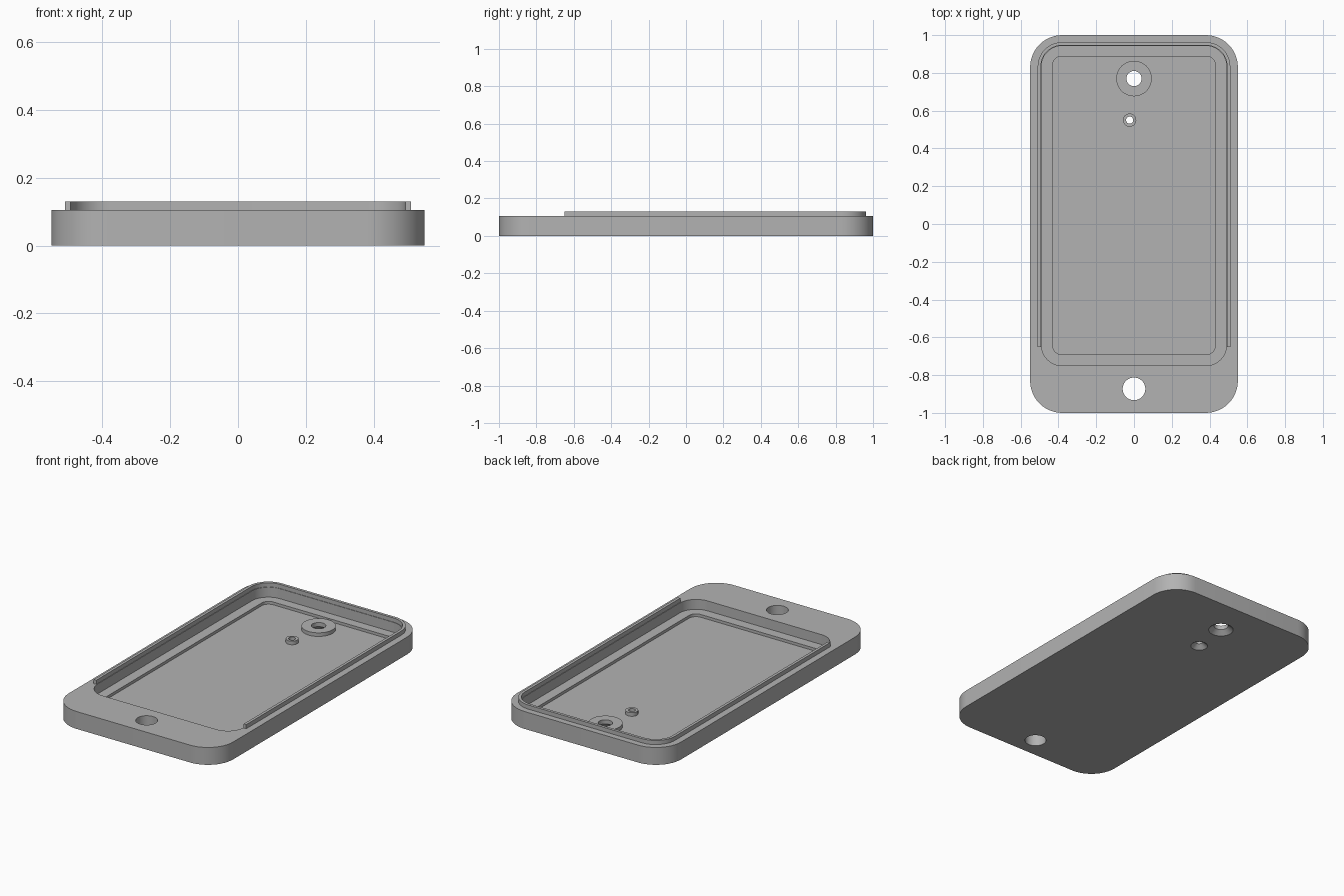
import bpy, bmesh
from math import sin, cos, pi, radians

cube = bpy.data.objects.get("Cube")
if cube:
    bpy.data.objects.remove(cube, do_unlink=True)

GREY = (0.45, 0.45, 0.45, 1)
mat = bpy.data.materials.new("matte grey")
mat.use_nodes = True
mat.diffuse_color = GREY
mat.node_tree.nodes["Principled BSDF"].inputs["Base Color"].default_value = GREY

BODY_TOP, LIP_TOP = 0.105, 0.13
LEDGE, FLOOR, BOSS_TOP = 0.045, 0.028, 0.05


def arc(cx, cy, r, start, steps=12):
    return [(cx + r * cos(start + pi / 2 * i / steps),
             cy + r * sin(start + pi / 2 * i / steps)) for i in range(steps + 1)]


def rounded_rect(hx, y0, y1, r):
    return (arc(hx - r, y1 - r, r, 0) + arc(r - hx, y1 - r, r, pi / 2)
            + arc(r - hx, y0 + r, r, pi) + arc(hx - r, y0 + r, r, 1.5 * pi))


def circle(x, y, r, n=48):
    return [(x + r * cos(2 * pi * i / n), y + r * sin(2 * pi * i / n)) for i in range(n)]


def loft(name, layers):
    """Closed solid through stacked outlines, each given as (outline, z)."""
    bm = bmesh.new()
    rings = [[bm.verts.new((x, y, z)) for x, y in pts] for pts, z in layers]
    n = len(rings[0])
    for a, b in zip(rings, rings[1:]):
        for i in range(n):
            j = (i + 1) % n
            bm.faces.new((a[i], a[j], b[j], b[i]))
    bm.faces.new(rings[0][::-1])
    bm.faces.new(rings[-1])
    bmesh.ops.recalc_face_normals(bm, faces=bm.faces)
    mesh = bpy.data.meshes.new(name)
    bm.to_mesh(mesh)
    bm.free()
    mesh.materials.append(mat)
    obj = bpy.data.objects.new(name, mesh)
    bpy.context.collection.objects.link(obj)
    return obj


def combine(target, tool, operation):
    """Apply a boolean and discard the tool."""
    mod = target.modifiers.new("boolean", 'BOOLEAN')
    mod.object, mod.operation, mod.solver = tool, operation, 'EXACT'
    bpy.context.view_layer.update()
    graph = bpy.context.evaluated_depsgraph_get()
    mesh = bpy.data.meshes.new_from_object(target.evaluated_get(graph))
    target.modifiers.clear()
    target.data = mesh
    bpy.data.objects.remove(tool, do_unlink=True)


def smooth(obj):
    bpy.ops.object.select_all(action='DESELECT')
    obj.select_set(True)
    bpy.context.view_layer.objects.active = obj
    bpy.ops.object.shade_smooth_by_angle(angle=radians(30))


# Tray body with rounded corners
outer = rounded_rect(0.55, -1, 1, 0.17)
body = loft("case_body", [(outer, 0), (outer, BODY_TOP)])

# Pocket, then the shallower floor recess inside its ledge
pocket = rounded_rect(0.49, -0.75, 0.943, 0.11)
recess = rounded_rect(0.43, -0.69, 0.887, 0.045)
combine(body, loft("pocket_cutter", [(pocket, LEDGE), (pocket, 0.2)]), 'DIFFERENCE')
combine(body, loft("recess_cutter", [(recess, FLOOR), (recess, 0.08)]), 'DIFFERENCE')

# Raised rings with through holes that flare toward the back
for x, y, ring, hole, flare in ((0, 0.77, 0.094, 0.04, 0.07),
                                (-0.023, 0.55, 0.035, 0.019, 0.048)):
    disc = circle(x, y, ring)
    combine(body, loft("ring_boss", [(disc, 0.015), (disc, BOSS_TOP)]), 'UNION')
    small, wide = circle(x, y, hole), circle(x, y, flare)
    combine(body, loft("hole_cutter", [(wide, -0.02), (wide, 0), (small, 0.025),
                                       (small, 0.1)]), 'DIFFERENCE')

# Button hole at the front end
button = circle(0, -0.873, 0.06)
combine(body, loft("button_cutter", [(button, -0.05), (button, 0.2)]), 'DIFFERENCE')
smooth(body)

# Thin lip around the back end and both sides
lip_y = -0.65


def u_path(hx, y1, r):
    return ([(hx, lip_y)] + arc(hx - r, y1 - r, r, 0)
            + arc(r - hx, y1 - r, r, pi / 2) + [(-hx, lip_y)])


lip_outline = u_path(0.51, 0.963, 0.13) + u_path(0.493, 0.946, 0.113)[::-1]
lip = loft("raised_lip", [(lip_outline, BODY_TOP), (lip_outline, LIP_TOP)])
smooth(lip)
